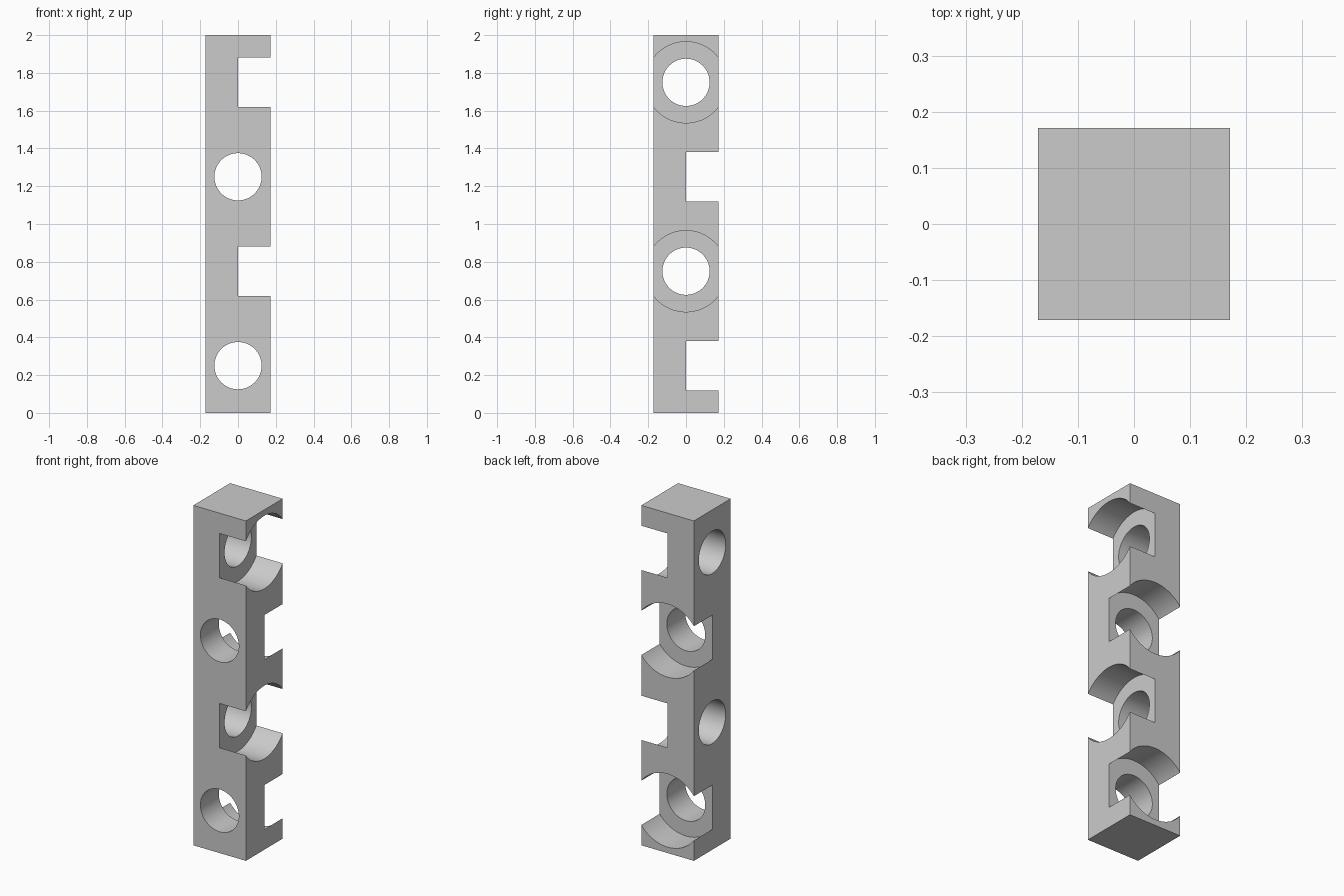
import bpy
import math

HEIGHT, WIDTH = 2.0, 0.342
HOLE_R, BORE_R = 0.125, 0.215

cube = bpy.data.objects.get("Cube")
if cube:
    bpy.data.objects.remove(cube, do_unlink=True)

grey = bpy.data.materials.new("light_grey")
grey.use_nodes = True
colour = (0.6, 0.6, 0.6, 1.0)
grey.diffuse_color = colour
grey.node_tree.nodes["Principled BSDF"].inputs["Base Color"].default_value = colour

# Square beam
bpy.ops.mesh.primitive_cube_add(size=1, location=(0, 0, HEIGHT / 2))
beam = bpy.context.object
beam.name = "drilled_beam"
beam.scale = (WIDTH, WIDTH, HEIGHT)
bpy.ops.object.transform_apply(location=False, rotation=False, scale=True)
beam.data.materials.append(grey)


def drill(radius, start, end, z, along_x):
    """Cut a round hole between two positions on the x or y axis."""
    middle = (start + end) / 2
    bpy.ops.mesh.primitive_cylinder_add(
        vertices=96, radius=radius, depth=end - start,
        location=(middle, 0, z) if along_x else (0, middle, z),
        rotation=(0, math.pi / 2, 0) if along_x else (math.pi / 2, 0, 0))
    cutter = bpy.context.object
    cutter.name = "hole_cutter"
    cutter.hide_render = True
    cutter.data.materials.append(grey)
    bpy.context.view_layer.objects.active = beam
    cut = beam.modifiers.new("hole", 'BOOLEAN')
    cut.operation = 'DIFFERENCE'
    cut.solver = 'EXACT'
    cut.object = cutter
    bpy.ops.object.modifier_apply(modifier=cut.name)
    bpy.data.objects.remove(cutter, do_unlink=True)


# Through holes with half-depth counterbores, alternating between the two axes
for i in range(4):
    z = 0.25 + 0.5 * i
    along_x = i % 2 == 1
    drill(BORE_R, 0, 0.4, z, along_x)
    drill(HOLE_R, -0.4, 0.4, z, along_x)

# Smooth bores with crisp edges
bpy.ops.object.select_all(action='DESELECT')
beam.select_set(True)
bpy.context.view_layer.objects.active = beam
bpy.ops.object.shade_smooth_by_angle(angle=math.radians(30))
